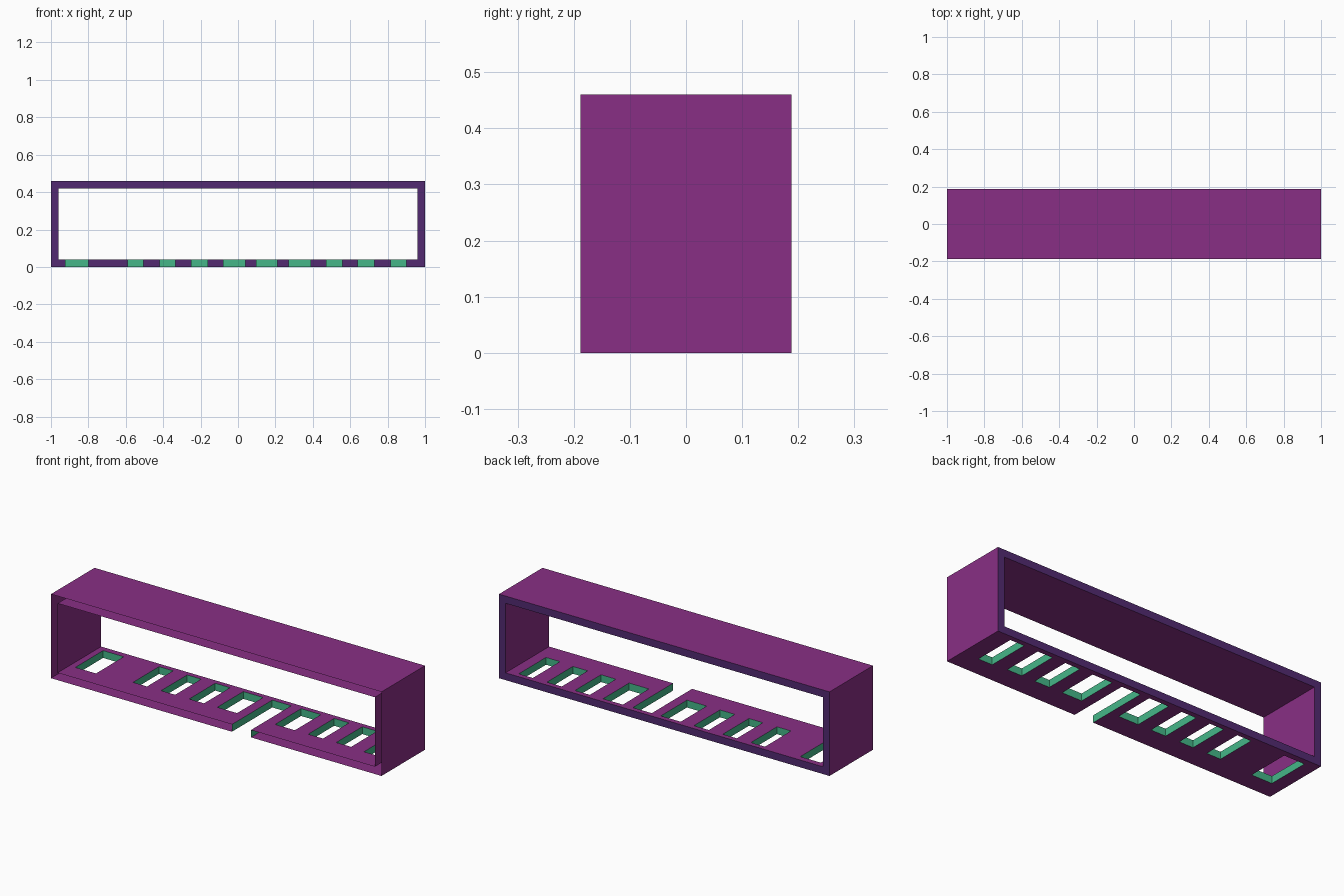
import bpy
from mathutils import Vector

if "Cube" in bpy.data.objects:
    bpy.data.objects.remove(bpy.data.objects["Cube"])

W, D, H, T = 1.0, 0.188, 0.46, 0.04   # half width, half depth, height, wall


def material(name, rgb):
    m = bpy.data.materials.new(name)
    m.diffuse_color = (*rgb, 1)
    m.use_nodes = True
    m.node_tree.nodes["Principled BSDF"].inputs["Base Color"].default_value = m.diffuse_color
    return m


purple = material("purple", (0.25, 0.028, 0.235))
indigo = material("indigo", (0.085, 0.023, 0.165))
green = material("green", (0.06, 0.47, 0.25))


def build(name, quads, mat):
    """quads: list of (four corners, direction the face should point)."""
    verts, faces = [], []
    for pts, n in quads:
        p = [Vector(c) for c in pts]
        if (p[1] - p[0]).cross(p[2] - p[0]).dot(Vector(n)) < 0:
            p.reverse()
        faces.append(range(len(verts), len(verts) + 4))
        verts += p
    me = bpy.data.meshes.new(name)
    me.from_pydata(verts, [], faces)
    me.materials.append(mat)
    ob = bpy.data.objects.new(name, me)
    bpy.context.collection.objects.link(ob)
    return ob


def flat_z(x0, x1, y0, y1, z, s):
    return [(x0, y0, z), (x1, y0, z), (x1, y1, z), (x0, y1, z)], (0, 0, s)


def flat_x(x, y0, y1, z0, z1, s):
    return [(x, y0, z0), (x, y1, z0), (x, y1, z1), (x, y0, z1)], (s, 0, 0)


def flat_y(x0, x1, y, z0, z1, s):
    return [(x0, y, z0), (x1, y, z0), (x1, y, z1), (x0, y, z1)], (0, s, 0)


# Floor slots: x start, x end, y start, y end (one runs out through the front)
B = 0.16
slots = [(-0.925, -0.80, -0.085, 0.155), (-0.59, -0.505, -0.065, B),
         (-0.42, -0.335, -0.065, B), (-0.25, -0.16, -0.065, B),
         (-0.08, 0.04, -0.065, B), (0.095, 0.21, -D, B),
         (0.27, 0.39, -0.065, B), (0.47, 0.56, -0.065, B),
         (0.64, 0.73, -0.065, B), (0.815, 0.90, -0.075, B)]


def slotted_floor(half, z, s):
    quads, x = [], -half
    for x0, x1, y0, y1 in slots:
        quads.append(flat_z(x, x0, -D, D, z, s))
        if y0 > -D:
            quads.append(flat_z(x0, x1, -D, y0, z, s))
        quads.append(flat_z(x0, x1, y1, D, z, s))
        x = x1
    return quads + [flat_z(x, half, -D, D, z, s)]


# Outer sleeve and inner lining
build("outer_sleeve", slotted_floor(W, 0, -1) + [
    flat_z(-W, W, -D, D, H, 1),
    flat_x(-W, -D, D, 0, H, -1), flat_x(W, -D, D, 0, H, 1)], purple)
w = W - T
build("inner_lining", slotted_floor(w, T, 1) + [
    flat_z(-w, w, -D, D, H - T, -1),
    flat_x(-w, -D, D, T, H - T, 1), flat_x(w, -D, D, T, H - T, -1)], purple)

# Rim closing the back edge; the front edge is left open
build("back_rim", [
    flat_y(-W, W, D, 0, T, 1), flat_y(-W, W, D, H - T, H, 1),
    flat_y(-W, -w, D, T, H - T, 1), flat_y(w, W, D, T, H - T, 1)], indigo)

# Slot side walls
walls = []
for x0, x1, y0, y1 in slots:
    walls += [flat_x(x0, y0, y1, 0, T, 1), flat_x(x1, y0, y1, 0, T, -1),
              flat_y(x0, x1, y1, 0, T, -1)]
    if y0 > -D:
        walls.append(flat_y(x0, x1, y0, 0, T, 1))
build("slot_walls", walls, green)
